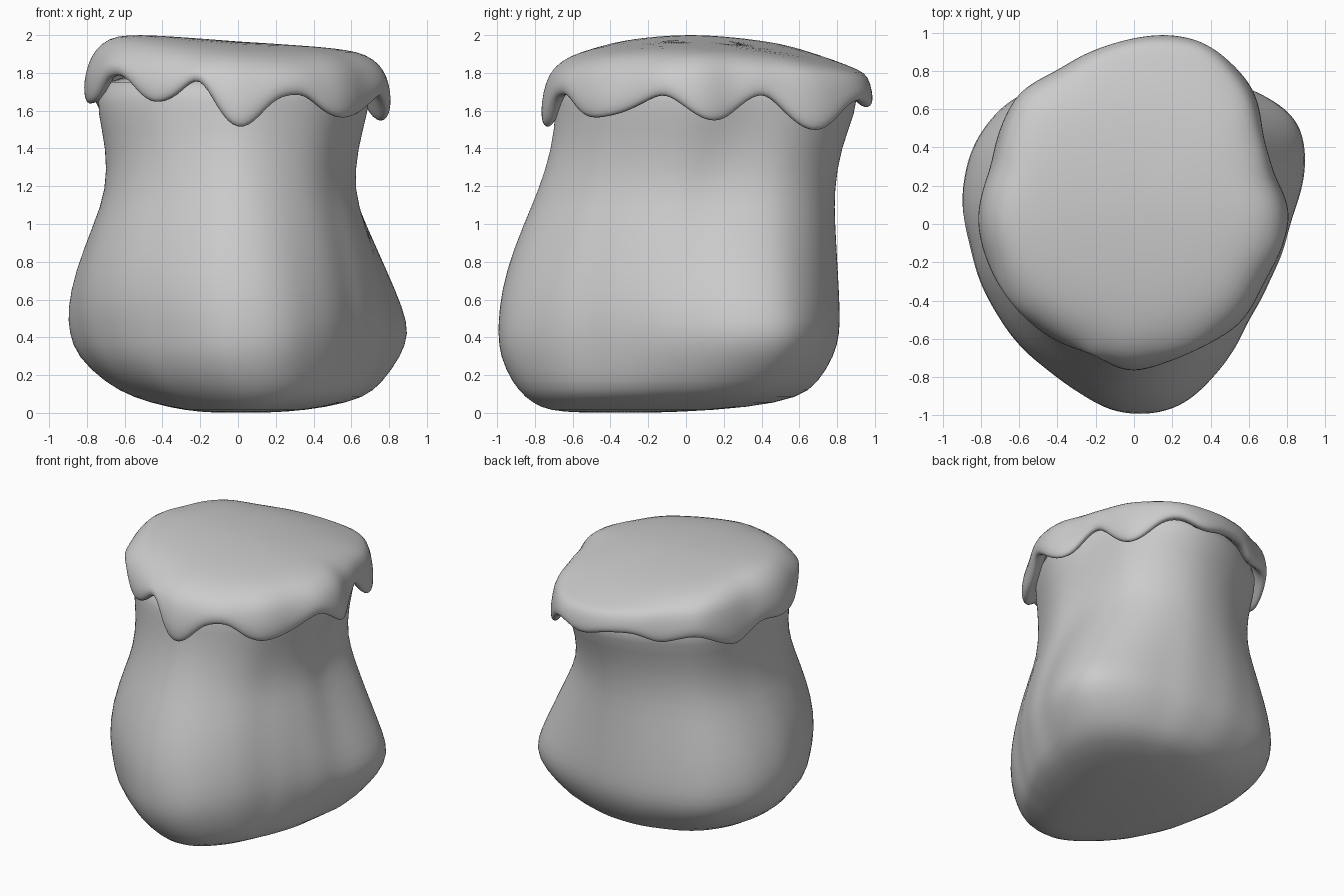
import bpy, bmesh
from math import atan2, sin, cos, pi, radians

if "Cube" in bpy.data.objects:
    bpy.data.objects.remove(bpy.data.objects["Cube"])

N = 96

def sample(pairs, a):
    """Periodic interpolation of (angle, value) pairs."""
    p = sorted((k % (2 * pi), v) for k, v in pairs)
    p = [(p[-1][0] - 2 * pi, p[-1][1])] + p + [(p[0][0] + 2 * pi, p[0][1])]
    for (a0, v0), (a1, v1) in zip(p, p[1:]):
        if a0 <= a <= a1:
            return v0 + (v1 - v0) * (a - a0) / max(a1 - a0, 1e-6)

def smooth(v, times):
    for _ in range(times):
        v = [(v[i - 1] + 2 * v[i] + v[(i + 1) % N]) / 4 for i in range(N)]
    return v

def outline(pts, cx, cy, passes):
    """Resample an outline at even angles about a centre."""
    polar = [(atan2(y - cy, x - cx), ((x - cx) ** 2 + (y - cy) ** 2) ** .5) for x, y in pts]
    r = smooth([sample(polar, 2 * pi * i / N) for i in range(N)], passes)
    return [(cx + r[i] * cos(2 * pi * i / N), cy + r[i] * sin(2 * pi * i / N)) for i in range(N)]

def normalise(pts):
    xs, ys = zip(*pts)
    f = lambda v, lo, hi: 2 * (v - lo) / (hi - lo) - 1
    return [(f(x, min(xs), max(xs)), f(y, min(ys), max(ys))) for x, y in pts]

def mix(a, b, w):
    return [(p + (r - p) * w, q + (s - q) * w) for (p, q), (r, s) in zip(a, b)]

def skin(name, rings, start, end):
    """Bridge rings of points and close the ends with fans."""
    bm = bmesh.new()
    rows = [[bm.verts.new(p) for p in r] for r in rings]
    for a, b in zip(rows, rows[1:]):
        for i in range(N):
            j = (i + 1) % N
            bm.faces.new((a[i], a[j], b[j], b[i]))
    for row, tip in ((rows[0], start), (rows[-1], end)):
        if tip:
            c = bm.verts.new(tip)
            for i in range(N):
                bm.faces.new((row[i], row[(i + 1) % N], c))
    bmesh.ops.recalc_face_normals(bm, faces=bm.faces)
    me = bpy.data.meshes.new(name)
    bm.to_mesh(me)
    bm.free()
    for p in me.polygons:
        p.use_smooth = True
    ob = bpy.data.objects.new(name, me)
    bpy.context.collection.objects.link(ob)
    m = ob.modifiers.new("subdivision", 'SUBSURF')
    m.levels = m.render_levels = 1
    return ob

# Plan outlines: wide rounded-triangle base and oval lid
base = outline([(.9, .3), (.87, .54), (.66, .68), (.35, .76), (0, .8), (-.35, .75), (-.66, .64),
                (-.84, .42), (-.9, .1), (-.84, -.12), (-.7, -.46), (-.43, -.76), (-.26, -.89),
                (-.1, -.98), (.15, -.98), (.28, -.92), (.4, -.8), (.58, -.5), (.7, -.28), (.81, .02)], 0, -.09, 2)
lid = outline([(.2, .99), (-.1, .945), (-.4, .8), (-.6, .69), (-.7, .5), (-.745, .3), (-.82, .02),
               (-.73, -.28), (-.61, -.45), (-.43, -.6), (-.2, -.68), (-.04, -.78), (.2, -.71),
               (.38, -.63), (.56, -.52), (.68, -.3), (.81, 0), (.81, .1), (.73, .25), (.67, .45),
               (.63, .7), (.5, .85), (.37, .95)], 0, .1, 2)

# Sack body: height, x range, y range of each level
levels = [(.003, -.2, .25, -.66, -.05), (.028, -.37, .48, -.77, .34), (.08, -.56, .69, -.85, .6),
          (.16, -.71, .78, -.92, .7), (.3, -.855, .87, -.985, .785), (.42, -.895, .91, -.995, .815),
          (.55, -.91, .89, -.99, .815), (.75, -.875, .82, -.955, .805), (1.0, -.78, .72, -.86, .79),
          (1.18, -.71, .645, -.78, .785), (1.4, -.705, .65, -.71, .82), (1.6, -.745, .69, -.69, .9),
          (1.7, -.74, .7, -.69, .91), (1.8, -.66, .66, -.62, .8)]
neck = outline(lid, 0, .1, 10)
nb, nl = normalise(base), normalise(neck)
circle = [(cos(2 * pi * i / N), sin(2 * pi * i / N)) for i in range(N)]
rings = []
for z, x0, x1, y0, y1 in levels:
    shape = mix(nb, nl, min(1, max(0, (z - .4) / 1.2)))
    shape = mix(shape, circle, max(0, .45 * (1 - z / .35)))
    rings.append([((x0 + x1 + u * (x1 - x0)) / 2, (y0 + y1 + v * (y1 - y0)) / 2, z) for u, v in shape])
skin("sack_body", rings, (0, -.35, .001), (0, .1, 1.8))

# Dripping lid: hem height at each compass angle
hem = [(0, 1.54), (8, 1.54), (17, 1.65), (26, 1.7), (38, 1.52), (44, 1.47), (52, 1.53), (58, 1.64),
       (68, 1.66), (77, 1.6), (90, 1.66), (104, 1.68), (116, 1.61), (134, 1.68), (150, 1.57),
       (157, 1.54), (173, 1.67), (186, 1.63), (201, 1.64), (211, 1.78), (222, 1.79), (232, 1.65),
       (239, 1.63), (247, 1.69), (256, 1.81), (260, 1.66), (267, 1.51), (272, 1.48), (277, 1.55),
       (284, 1.67), (297, 1.69), (303, 1.6), (312, 1.55), (325, 1.58), (337, 1.65), (344, 1.7), (353, 1.61)]
hem = [(radians(a), z) for a, z in hem]
drip = smooth([sample(hem, 2 * pi * i / N) for i in range(N)], 1)

def top(x, y):
    return 1.968 - .07 * x - .16 * y * y

# Lid profile: radius factor and drop from the top surface to the hem
profile = [(.3, 0), (.55, 0), (.72, .02), (.84, .08), (.93, .25), (.975, .45), (1.0, .68),
           (1.0, .87), (.985, .98), (.955, 1.0), (.92, .93), (.87, .7)]
rings = []
for k, (s, t) in enumerate(profile):
    ring = []
    q = min(s, .85)
    for (x, y), zd in zip(lid, drip):
        # the back shoulder stays fuller than the front one
        d = t * (1 - .35 * max(0, y)) if k < 6 else t
        zb = 1.63 + (zd - 1.63) * min(1, d * 1.4)
        zt = top(x * q, .1 + (y - .1) * q)
        ring.append((x * s, .1 + (y - .1) * s, zt + (zb - zt) * d))
    rings.append(ring)
skin("dripping_lid", rings, (0, .1, top(0, .1)), None)
